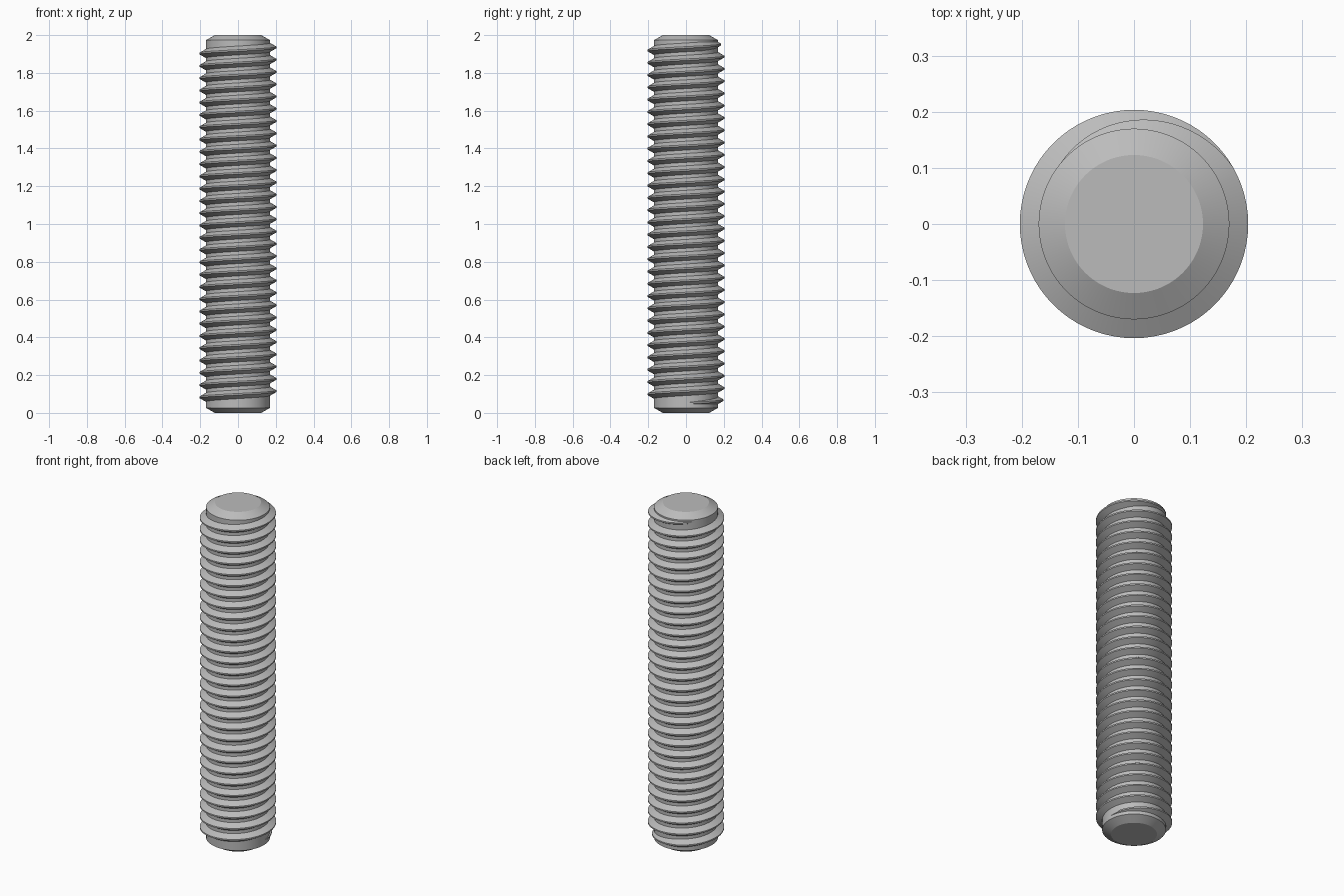
import bpy, bmesh, math

cube = bpy.data.objects.get("Cube")
if cube:
    bpy.data.objects.remove(cube, do_unlink=True)

SEG = 72                 # steps per turn
CORE_R, CREST_R = 0.17, 0.2035
PITCH, Z_START = 0.065, 0.05
TURNS = 29 + 142 / 360   # full length of the thread
FADE = 112 / 360         # run-out at each end, in turns

steel = bpy.data.materials.new("grey steel")
steel.use_nodes = True
colour = (0.5, 0.5, 0.5, 1)
steel.diffuse_color = colour
steel.node_tree.nodes["Principled BSDF"].inputs["Base Color"].default_value = colour


def build(name, rings, closed):
    """Skin rows of points; closed joins each row into a loop."""
    bm = bmesh.new()
    rows = [[bm.verts.new(p) for p in ring] for ring in rings]
    n = len(rows[0])
    for a, b in zip(rows, rows[1:]):
        for i in range(n if closed else n - 1):
            j = (i + 1) % n
            bm.faces.new((a[i], a[j], b[j], b[i]))
    bm.faces.new(rows[0])
    bm.faces.new(rows[-1])
    bmesh.ops.recalc_face_normals(bm, faces=bm.faces)
    mesh = bpy.data.meshes.new(name)
    bm.to_mesh(mesh)
    bm.free()
    mesh.materials.append(steel)
    obj = bpy.data.objects.new(name, mesh)
    bpy.context.collection.objects.link(obj)
    bpy.ops.object.select_all(action='DESELECT')
    obj.select_set(True)
    bpy.context.view_layer.objects.active = obj
    bpy.ops.object.shade_smooth_by_angle(angle=math.radians(25))
    return obj


def polar(r, turn, z):
    a = turn * math.tau
    return (r * math.cos(a), r * math.sin(a), z)


# Plain rod with a chamfer at both ends
profile = [(0.123, 0), (CORE_R, 0.027), (CORE_R, 1.973), (0.123, 2)]
build("rod_core", [[polar(r, i / SEG, z) for i in range(SEG)] for r, z in profile], True)

# Right-handed thread ridge with 60 degree flanks, fading out at both ends
INNER_R = CORE_R - 0.004
sections = []
steps = round(TURNS * SEG)
for s in range(steps + 1):
    t = s / SEG
    fade = max(0, min(1, t / FADE, (TURNS - t) / FADE))
    crest = CORE_R - 0.0005 + (CREST_R - CORE_R + 0.0005) * fade
    z = Z_START + PITCH * t
    tip = 0.004
    base = tip + (crest - INNER_R) * math.tan(math.radians(30))
    sections.append([polar(INNER_R, t, z - base), polar(crest, t, z - tip),
                     polar(crest, t, z + tip), polar(INNER_R, t, z + base)])
build("screw_thread", sections, True)
